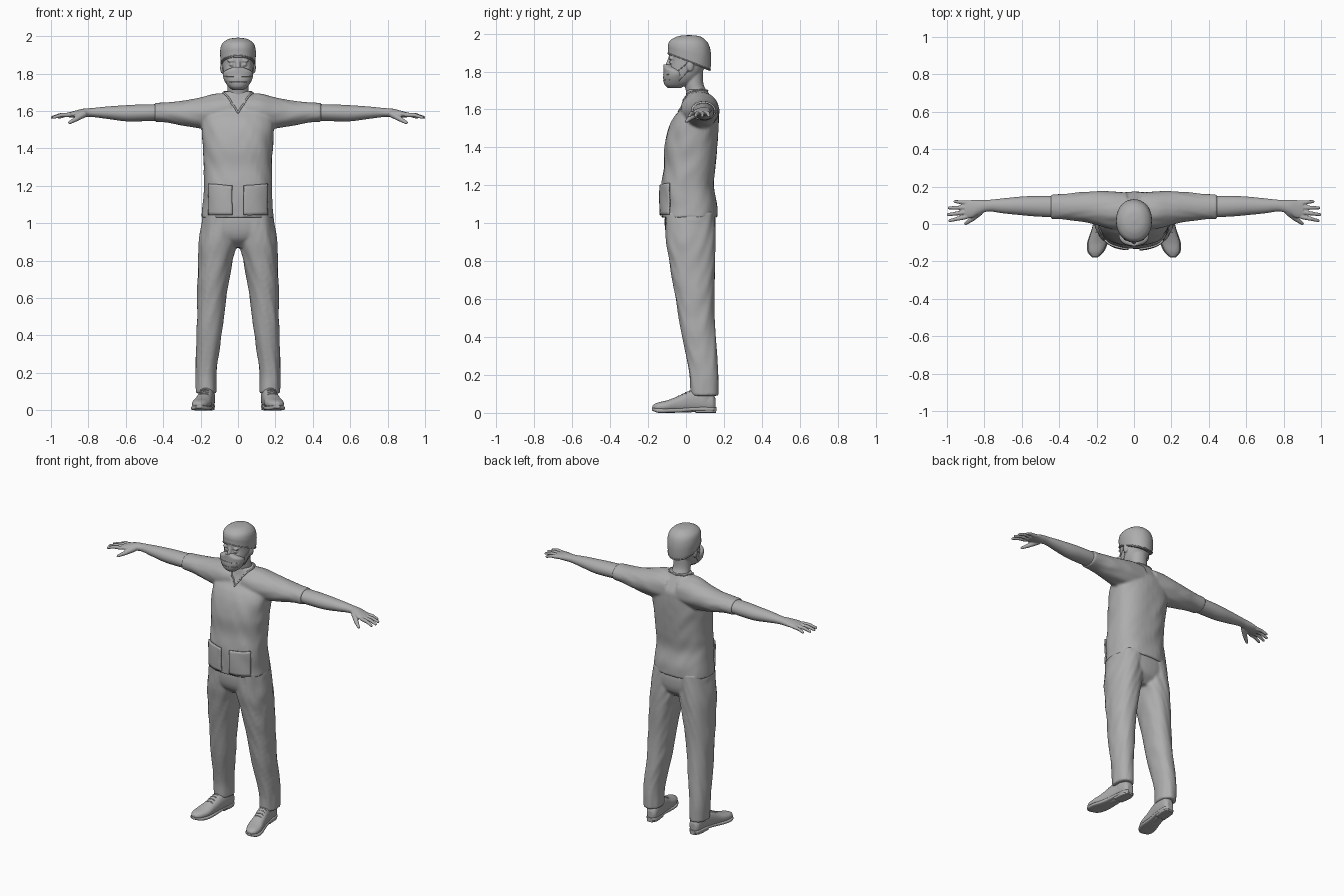
import bpy, bmesh, math
from mathutils import Vector, Matrix, noise

if "Cube" in bpy.data.objects:
    bpy.data.objects.remove(bpy.data.objects["Cube"], do_unlink=True)

grey = bpy.data.materials.new("plain grey")
grey.use_nodes = True
tone = (0.42, 0.42, 0.42, 1)
grey.diffuse_color = tone
grey.node_tree.nodes["Principled BSDF"].inputs["Base Color"].default_value = tone


def smooth_row(rows, i, f):
    """Cubic blend between station i and i+1; the first column stays linear."""
    def slope(j, k):
        a, b = rows[max(j - 1, 0)], rows[min(j + 1, len(rows) - 1)]
        return (b[k] - a[k]) / (b[0] - a[0])
    p, q = rows[i], rows[i + 1]
    h = q[0] - p[0]
    out = [p[0] + h * f]
    for k in range(1, len(p)):
        out.append((2*f**3 - 3*f**2 + 1) * p[k] + (f**3 - 2*f**2 + f) * h * slope(i, k)
                   + (3*f**2 - 2*f**3) * q[k] + (f**3 - f**2) * h * slope(i + 1, k))
    return out


def loft(bm, axis, rows, power=2.0, folds=0.0, side=1, sides=40, steps=6):
    """Skin rounded sections (position, centre, centre, radius, radius) along an axis."""
    dense = [smooth_row(rows, i, j / steps) for i in range(len(rows) - 1) for j in range(steps)]
    dense.append(rows[-1])
    rings = []
    for t, c1, c2, r1, r2 in dense:
        ring = []
        for s in range(sides):
            a = math.tau * s / sides
            u, v = math.cos(a), math.sin(a)
            u = math.copysign(abs(u) ** (2 / power), u)
            v = math.copysign(abs(v) ** (2 / power), v)
            g = 1 + folds * noise.noise(Vector((u * 2 + t * 5, v * 2 - t * 4, t * 9 + u * 3)))
            a1, a2 = c1 + r1 * u * g, c2 + r2 * v * g
            co = {"x": (t, a1, a2), "y": (a1, t, a2), "z": (a1, a2, t)}[axis]
            ring.append(bm.verts.new((co[0] * side, co[1], co[2])))
        rings.append(ring)
    for a, b in zip(rings, rings[1:]):
        for s in range(sides):
            n = (s + 1) % sides
            bm.faces.new((a[s], a[n], b[n], b[s]))
    bm.faces.new(rings[0])
    bm.faces.new(rings[-1])


def blob(bm, centre, radii):
    m = Matrix.Translation(centre) @ Matrix.Diagonal((*radii, 1))
    bmesh.ops.create_icosphere(bm, subdivisions=2, radius=1, matrix=m)


def chain(bm, a, b, ra, rb, side, count=12):
    for i in range(count + 1):
        p = Vector(a).lerp(Vector(b), i / count)
        r = ra + (rb - ra) * i / count
        blob(bm, (p.x * side, p.y, p.z), (r, r, r))


def finish(name, bm, voxel=0, relax=3):
    bmesh.ops.recalc_face_normals(bm, faces=bm.faces[:])
    me = bpy.data.meshes.new(name)
    bm.to_mesh(me)
    bm.free()
    me.materials.append(grey)
    ob = bpy.data.objects.new(name, me)
    bpy.context.collection.objects.link(ob)
    bpy.ops.object.select_all(action="DESELECT")
    ob.select_set(True)
    bpy.context.view_layer.objects.active = ob
    bpy.ops.object.shade_smooth_by_angle(angle=math.radians(45))
    if voxel:
        rm = ob.modifiers.new("merge", "REMESH")
        rm.mode, rm.voxel_size, rm.use_smooth_shade = "VOXEL", voxel, True
        sm = ob.modifiers.new("relax", "SMOOTH")
        sm.factor, sm.iterations = 0.5, relax
    return ob


def snap(target, p):
    ev = target.evaluated_get(bpy.context.evaluated_depsgraph_get())
    _, co, normal, _ = ev.closest_point_on_mesh(Vector(p))
    return co, normal


def trim(name, pts, radius, target, closed=False, side=1):
    """A thin raised seam laid on the target surface."""
    pts = [Vector((p[0] * side, p[1], p[2])) for p in pts]
    pairs = list(zip(pts, pts[1:] + pts[:1])) if closed else list(zip(pts, pts[1:]))
    path = [a.lerp(b, i / 8) for a, b in pairs for i in range(8)]
    if not closed:
        path.append(pts[-1])
    cu = bpy.data.curves.new(name, "CURVE")
    cu.dimensions, cu.bevel_depth, cu.bevel_resolution = "3D", radius, 2
    sp = cu.splines.new("POLY")
    sp.points.add(len(path) - 1)
    sp.use_cyclic_u = closed
    for pt, p in zip(sp.points, path):
        pt.co = (*snap(target, p)[0], 1)
    cu.materials.append(grey)
    bpy.context.collection.objects.link(bpy.data.objects.new(name, cu))


# Trousers
bm = bmesh.new()
for side in (1, -1):
    loft(bm, "z", [(.09, .17, .097, .056, .074), (.2, .171, .095, .056, .076), (.4, .155, .068, .068, .089),
                   (.6, .14, .048, .078, .103), (.8, .12, .033, .092, .123), (.9, .107, .025, .1, .132),
                   (1.06, .095, .02, .09, .13)], 2.2, .07, side)
loft(bm, "z", [(.87, 0, .03, .09, .07), (.92, 0, .025, .16, .12), (1.0, 0, .022, .194, .135),
               (1.08, 0, .02, .175, .125)], 2.4)
trousers = finish("trousers", bm, .008)

# Short-sleeved shirt
bm = bmesh.new()
loft(bm, "z", [(1.03, 0, .018, .194, .148), (1.1, 0, .016, .188, .148), (1.2, 0, .008, .183, .138),
               (1.3, 0, .02, .182, .137), (1.4, 0, .025, .187, .141), (1.5, 0, .04, .193, .132),
               (1.56, 0, .055, .19, .118), (1.6, 0, .07, .18, .1), (1.65, 0, .068, .13, .075),
               (1.69, 0, .06, .085, .058), (1.705, 0, .058, .07, .052)], 2.4, .035)
for side in (1, -1):
    loft(bm, "x", [(.04, .07, 1.6, .1, .093), (.12, .075, 1.595, .1, .097), (.2, .085, 1.59, .09, .083),
                   (.3, .092, 1.588, .077, .066), (.38, .092, 1.592, .069, .054),
                   (.445, .092, 1.593, .066, .051)], 2, .05, side)
shirt = finish("shirt", bm, .008)

# Arms and hands
for side, word in ((1, "left"), (-1, "right")):
    bm = bmesh.new()
    loft(bm, "x", [(.41, .092, 1.593, .057, .044), (.52, .095, 1.59, .055, .045), (.6, .097, 1.588, .05, .043),
                   (.7, .097, 1.591, .04, .033), (.78, .098, 1.592, .031, .024), (.83, .09, 1.589, .039, .023),
                   (.87, .08, 1.584, .048, .018), (.905, .076, 1.579, .046, .013)], 2, 0, side)
    for root, tip in (((.9, .037), (.985, .018)), ((.905, .062), (.994, .05)),
                      ((.9, .088), (.988, .086)), ((.885, .113), (.957, .12))):
        mid = ((root[0] + tip[0]) / 2 + .003, (root[1] + tip[1]) / 2, 1.578)
        chain(bm, (*root, 1.58), mid, .0125, .011, side)
        chain(bm, mid, (*tip, 1.566), .011, .0085, side)
    chain(bm, (.825, .065, 1.583), (.865, .027, 1.558), .02, .014, side)
    chain(bm, (.865, .027, 1.558), (.9, .003, 1.538), .014, .009, side)
    finish(word + "_arm", bm, .004, 2)

# Head with neck, brow, nose and ears
bm = bmesh.new()
loft(bm, "z", [(1.717, 0, -.058, .028, .028), (1.73, 0, -.04, .045, .06), (1.75, 0, -.027, .061, .077),
               (1.78, 0, -.012, .074, .087), (1.82, 0, .003, .081, .096), (1.86, 0, .016, .084, .106),
               (1.9, 0, .019, .086, .108), (1.95, 0, .017, .07, .085)], 2.2)
for v in bm.verts:
    for x in (-.034, .034):
        gap = (v.co - Vector((x, -.085, 1.849))).length
        v.co.y += .02 * math.exp(-(gap / .017) ** 2)
loft(bm, "z", [(1.62, 0, .068, .066, .06), (1.68, 0, .06, .06, .057), (1.73, 0, .043, .056, .05),
               (1.8, 0, .04, .056, .05)])
loft(bm, "z", [(1.8, 0, -.09, .018, .026), (1.83, 0, -.088, .014, .022), (1.875, 0, -.08, .011, .013)])
for side in (1, -1):
    blob(bm, (side * .034, -.076, 1.848), (.014, .012, .01))
    blob(bm, (side * .035, -.079, 1.868), (.024, .012, .007))
    blob(bm, (side * .085, .022, 1.832), (.011, .02, .033))
head = finish("head", bm, .005, 2)

# Cloth cap, lower at the back
bm = bmesh.new()
loft(bm, "z", [(1.845, 0, .016, .091, .112), (1.88, 0, .018, .094, .114), (1.92, 0, .018, .095, .113),
               (1.955, 0, .018, .087, .101), (1.977, 0, .018, .066, .076), (1.988, 0, .018, .04, .047),
               (1.992, 0, .018, .006, .006)], 2.1, .015)
for v in bm.verts:
    v.co.z -= .39 * (v.co.y - .018) * (1.992 - v.co.z) / .147
cap = finish("surgical_cap", bm)

# Face mask
bm = bmesh.new()
loft(bm, "z", [(1.712, 0, -.06, .03, .034), (1.73, 0, -.06, .052, .053), (1.765, 0, -.06, .074, .06),
               (1.795, 0, -.06, .081, .058), (1.815, 0, -.075, .07, .043), (1.836, 0, -.092, .024, .026)], 2.1)
mask = finish("face_mask", bm)

# Shoes with soles, heels, ankles
for side, word in ((1, "left"), (-1, "right")):
    bm = bmesh.new()
    loft(bm, "y", [(-.176, .208, .03, .016, .012), (-.15, .205, .031, .038, .023), (-.1, .195, .036, .05, .03),
                   (-.04, .183, .046, .045, .043), (.02, .172, .06, .042, .057), (.08, .163, .064, .04, .06),
                   (.14, .16, .055, .035, .05), (.156, .16, .045, .02, .03)], 2.3, 0, side)
    loft(bm, "z", [(.06, .165, .09, .038, .05), (.15, .168, .097, .038, .048)], 2, 0, side)
    shoe = finish(word + "_shoe", bm, .005, 2)
    bm = bmesh.new()
    loft(bm, "y", [(-.178, .208, .02, .016, .008), (-.15, .205, .013, .043, .012), (-.1, .195, .012, .055, .012),
                   (-.03, .181, .014, .046, .012), (.04, .17, .02, .04, .011), (.14, .16, .02, .036, .012),
                   (.16, .16, .02, .018, .01)], 3.5, 0, side)
    finish(word + "_sole", bm)
    bm = bmesh.new()
    loft(bm, "y", [(.05, .168, .014, .036, .014), (.13, .161, .014, .036, .014), (.158, .16, .014, .02, .014)],
         6, 0, side)
    finish(word + "_heel", bm)
    for i in range(4):
        y, z = -.045 + i * .02, .09 + i * .009
        trim(word + "_lace", [(.158, y + .004, z - .008), (.18, y, z + .01), (.205, y + .004, z - .008)],
             .003, shoe, side=side)

# Neckline and cap edge
half = [(.03, -.02, 1.645), (.062, .01, 1.685), (.08, .05, 1.7), (.055, .1, 1.7)]
trim("neckline", [(0, -.045, 1.595)] + half + [(0, .115, 1.7)] + [(-x, y, z) for x, y, z in half[::-1]],
     .005, shirt, True)
rim = [(math.cos(a) * .093, .018 + math.sin(a) * .113, 1.853 - .044 * math.sin(a))
       for a in (math.tau * i / 32 for i in range(32))]
trim("cap_edge", rim, .003, cap, True)

# Pockets, mask straps and mask pleats
for side, word in ((1, "left"), (-1, "right")):
    bm = bmesh.new()
    grid = []
    for r in range(11):
        row = []
        for c in range(11):
            u, t = c / 10, r / 10
            co, n = snap(shirt, (side * (.03 + .13 * u), -.12 + .03 * u * u, 1.045 + t * (.155 + .012 * u)))
            row.append(bm.verts.new(co + n * .005))
        grid.append(row)
    for r in range(10):
        for c in range(10):
            bm.faces.new((grid[r][c], grid[r][c + 1], grid[r + 1][c + 1], grid[r + 1][c]))
    pocket = finish(word + "_pocket", bm)
    pocket.modifiers.new("cloth", "SOLIDIFY").thickness = .009
    pocket.modifiers["cloth"].offset = 0
    for z0, z1 in ((1.805, 1.855), (1.745, 1.805)):
        trim(word + "_mask_strap", [(.074, -.04, z0), (.084, -.01, (z0 + z1) / 2), (.087, .012, z1)],
             .0025, head, side=side)
for z in (1.755, 1.785):
    trim("mask_pleat", [(-.065, -.085, z), (-.035, -.115, z), (.035, -.115, z), (.065, -.085, z)], .002, mask)
